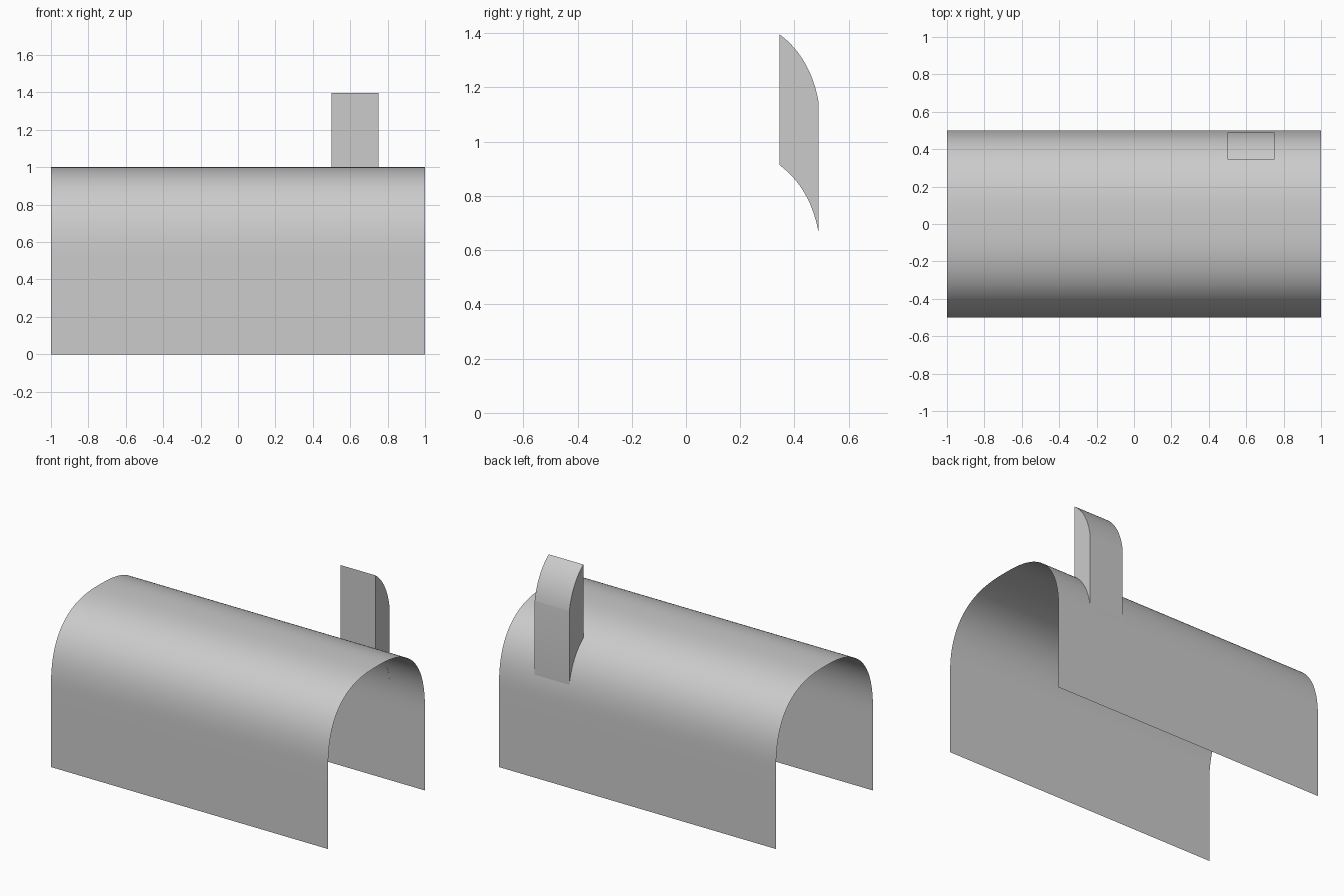
import bpy, bmesh, math

if "Cube" in bpy.data.objects:
    bpy.data.objects.remove(bpy.data.objects["Cube"])


def arch_z(y, n=2.6):
    """Height of the rounded roof at depth y."""
    return 0.5 + 0.5 * max(0.0, 1 - abs(2 * y) ** n) ** (1 / n)


def extrude_x(name, profile, x0, x1, closed):
    """Sweep a (y, z) profile along x; closed profiles get end caps."""
    bm = bmesh.new()
    a = [bm.verts.new((x0, y, z)) for y, z in profile]
    b = [bm.verts.new((x1, y, z)) for y, z in profile]
    count = len(profile)
    for i in range(count if closed else count - 1):
        j = (i + 1) % count
        bm.faces.new((a[i], a[j], b[j], b[i]))
    if closed:
        bm.faces.new(a[::-1])
        bm.faces.new(b)
        bmesh.ops.recalc_face_normals(bm, faces=bm.faces)
    mesh = bpy.data.meshes.new(name)
    bm.to_mesh(mesh)
    bm.free()
    obj = bpy.data.objects.new(name, mesh)
    bpy.context.collection.objects.link(obj)
    bpy.ops.object.select_all(action='DESELECT')
    obj.select_set(True)
    bpy.context.view_layer.objects.active = obj
    bpy.ops.object.shade_smooth_by_angle(angle=math.radians(30))
    return obj


# Open shell: straight walls and a full, rounded arch, one sheet thick
n, steps = 2.6, 64
arch = []
for i in range(steps + 1):
    t = math.pi * i / steps
    c, s = math.cos(t), max(0.0, math.sin(t))
    arch.append((math.copysign(0.5 * abs(c) ** (2 / n), c), 0.5 + 0.5 * s ** (2 / n)))
extrude_x("vaulted_shell", [(0.5, 0)] + arch + [(-0.5, 0)], -1, 1, False)

# Upright block on the back slope, its top and bottom following the roof curve
y0, y1, height, segs = 0.345, 0.489, 0.48, 16
ys = [y0 + (y1 - y0) * math.sin(math.pi / 2 * i / segs) for i in range(segs + 1)]
bottom = [(y, arch_z(y) - 0.002) for y in ys]
top = [(y, arch_z(y) + height) for y in reversed(ys)]
extrude_x("roof_block", bottom + top, 0.5, 0.75, True)
